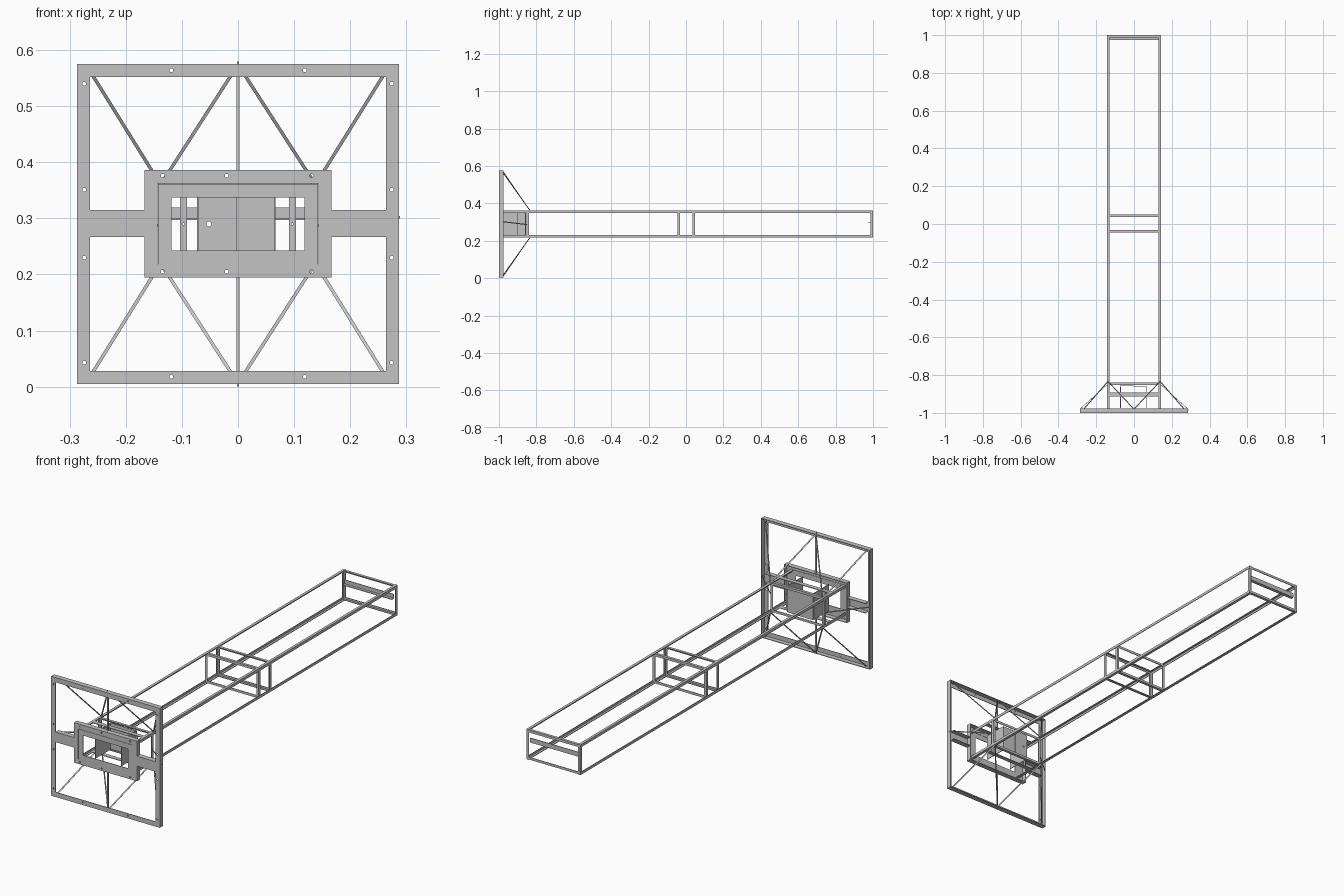
import bpy, bmesh
from mathutils import Vector, Matrix

cube = bpy.data.objects.get("Cube")
if cube:
    bpy.data.objects.remove(cube, do_unlink=True)

steel = bpy.data.materials.new("grey_steel")
steel.use_nodes = True
grey = (0.55, 0.55, 0.55, 1)
steel.diffuse_color = grey
bsdf = next(n for n in steel.node_tree.nodes if n.type == 'BSDF_PRINCIPLED')
bsdf.inputs["Base Color"].default_value = grey

FRONT, T = -1.0, 0.003      # front plane and sheet thickness
MID = 0.29                  # height of the long axis


def box(bm, x0, x1, y0, y1, z0, z1):
    m = Matrix.Translation(((x0 + x1) / 2, (y0 + y1) / 2, (z0 + z1) / 2))
    m = m @ Matrix.Diagonal((x1 - x0, y1 - y0, z1 - z0, 1))
    bmesh.ops.create_cube(bm, size=1, matrix=m)


def strip(bm, a, b, w, t):
    # flat bar from a to b with its wide face towards the front
    a, b = Vector(a), Vector(b)
    d = (b - a).normalized()
    side = d.cross(Vector((0, 1, 0))).normalized()
    rot = Matrix((side, d.cross(side), d)).transposed().to_4x4()
    size = Matrix.Diagonal((w, t, (b - a).length, 1))
    bmesh.ops.create_cube(bm, size=1, matrix=Matrix.Translation((a + b) / 2) @ rot @ size)


def make(name, bm):
    me = bpy.data.meshes.new(name)
    bm.to_mesh(me)
    bm.free()
    me.materials.append(steel)
    ob = bpy.data.objects.new(name, me)
    bpy.context.collection.objects.link(ob)
    return ob


def plate_ring(bm, x, z0, z1, w, y=FRONT):
    # flat rectangular ring of four plates
    for a, b, c, d in ((-x, x, z1 - w, z1), (-x, x, z0, z0 + w),
                       (-x, w - x, z0 + w, z1 - w), (x - w, x, z0 + w, z1 - w)):
        box(bm, a, b, y, y + T, c, d)


def flange_ring(bm, x, z0, z1, y0, y1):
    # outer legs of an angle-section ring
    for s in (-1, 1):
        e = sorted((s * x, s * (x - T)))
        box(bm, *e, y0, y1, z0, z1)
    box(bm, T - x, x - T, y0, y1, z1 - T, z1)
    box(bm, T - x, x - T, y0, y1, z0, z0 + T)


def drill(ob, points, r):
    # round bolt holes along y
    bm = bmesh.new()
    for x, z in points:
        m = Matrix.Translation((x, FRONT, z)) @ Matrix.Rotation(1.570796, 4, 'X')
        bmesh.ops.create_cone(bm, cap_ends=True, segments=12, radius1=r, radius2=r,
                              depth=0.5, matrix=m)
    cutter = make("hole_cutter", bm)
    cutter.hide_render = True
    mod = ob.modifiers.new("holes", 'BOOLEAN')
    mod.operation, mod.object, mod.solver = 'DIFFERENCE', cutter, 'EXACT'
    mod.use_self = True
    bpy.context.view_layer.objects.active = ob
    bpy.ops.object.modifier_apply(modifier=mod.name)
    bpy.data.objects.remove(cutter, do_unlink=True)


# Outer square mounting frame
bm = bmesh.new()
plate_ring(bm, 0.287, 0.005, 0.575, 0.023)
flange_ring(bm, 0.287, 0.005, 0.575, FRONT + T, FRONT + 0.024)
holes = [(s * 0.119, z) for s in (-1, 1) for z in (0.018, 0.564)]
holes += [(s * 0.274, z) for s in (-1, 1) for z in (0.043, 0.23, 0.351, 0.54)]
drill(make("mounting_frame", bm), holes, 0.0035)

# Inner ring that holds the boom
bm = bmesh.new()
plate_ring(bm, 0.167, 0.195, 0.386, 0.0235)
flange_ring(bm, 0.167, 0.195, 0.386, FRONT + T, FRONT + 0.024)
drill(make("holder_ring", bm), [(x, z) for x in (-0.134, -0.02, 0.131) for z in (0.205, 0.376)], 0.0035)

# Channel arms joining ring and frame
for s, side in ((1, "left"), (-1, "right")):
    bm = bmesh.new()
    e = sorted((s * 0.167, s * 0.264))
    box(bm, *e, FRONT, FRONT + T, 0.267, 0.315)
    for z in (0.267, 0.315 - T):
        box(bm, *e, FRONT + T, FRONT + 0.024, z, z + T)
    make(side + "_channel_arm", bm)

# Boom end plate ring
bm = bmesh.new()
plate_ring(bm, 0.143, 0.2185, 0.3615, 0.0245)
make("boom_end_ring", bm)

# Angle-section boom rails
X, Z0, Z1, W = 0.143, 0.218, 0.362, 0.013
bm = bmesh.new()
for s in (-1, 1):
    wide = sorted((s * X, s * (X - W)))
    thin = sorted((s * X, s * (X - T)))
    for z, low in ((Z0, Z0), (Z1 - T, Z1 - W)):
        box(bm, *wide, FRONT + T, 1, z, z + T)
        box(bm, *thin, FRONT + T, 1, low, low + W)
make("boom_rails", bm)

# Angle-section cross frames along the boom: name, near edge, face plate edge
for name, y, face in (("front", -0.853, -0.843), ("middle_front", -0.046, -0.046),
                      ("middle_back", 0.036, 0.046), ("end", 0.987, 0.997)):
    bm = bmesh.new()
    plate_ring(bm, X - T, Z0 + T, Z1 - T, W - T, face)
    flange_ring(bm, X - T / 2, Z0 + T / 2, Z1 - T / 2, y, y + W)
    make(name + "_cross_frame", bm)

# Angle bar at the far end
bm = bmesh.new()
box(bm, -0.13, 0.13, 0.987, 0.990, 0.297, 0.319)
box(bm, -0.13, 0.13, 0.974, 0.987, 0.297, 0.300)
make("end_angle_bar", bm)

# Cross straps and upright strips near the front
bm = bmesh.new()
for z in (Z0, Z1 - T):
    box(bm, W - X, X - W, -0.912, -0.892, z, z + T)
make("cross_straps", bm)
for s, side in ((1, "left"), (-1, "right")):
    bm = bmesh.new()
    x = s * 0.097
    box(bm, x - 0.006, x + 0.006, -0.904, -0.901, Z0 + T, Z1 - T)
    drill(make(side + "_upright_strip", bm), [(x, MID)], 0.002)

# Open-fronted equipment box
bm = bmesh.new()
box(bm, -0.073, -0.003, -0.858, -0.855, 0.23, 0.356)
box(bm, -0.003, 0.067, -0.861, -0.858, 0.23, 0.356)
drill(make("box_back", bm), [(-0.052, MID)], 0.0045)
bm = bmesh.new()
for x in (-0.073, 0.064):
    box(bm, x, x + T, -0.975, -0.861, 0.23, 0.356)
make("box_sides", bm)

# Flat braces from the frame to the boom
bm = bmesh.new()
for s in (-1, 1):
    for v in (-1, 1):
        boom_corner = (s * 0.138, -0.833, MID + v * 0.07)
        strip(bm, (s * 0.266, -0.98, MID + v * 0.276), boom_corner, 0.006, 0.002)
        strip(bm, (s * 0.002, -0.978, MID + v * 0.281), boom_corner, 0.006, 0.002)
    strip(bm, (s * 0.284, -0.978, 0.302), (s * 0.141, -0.85, 0.287), 0.005, 0.002)
make("diagonal_braces", bm)
bm = bmesh.new()
for z0, z1 in ((0.008, 0.198), (0.383, 0.572)):
    box(bm, -0.003, 0.003, -0.985, -0.979, z0, z1)
make("centre_struts", bm)

# Small bolts on the frame edges
bm = bmesh.new()
for z0, z1 in ((0, 0.005), (0.575, 0.58)):
    box(bm, -0.002, 0.002, -0.987, -0.983, z0, z1)
box(bm, 0.287, 0.289, -0.987, -0.983, 0.3, 0.304)
make("edge_bolts", bm)
